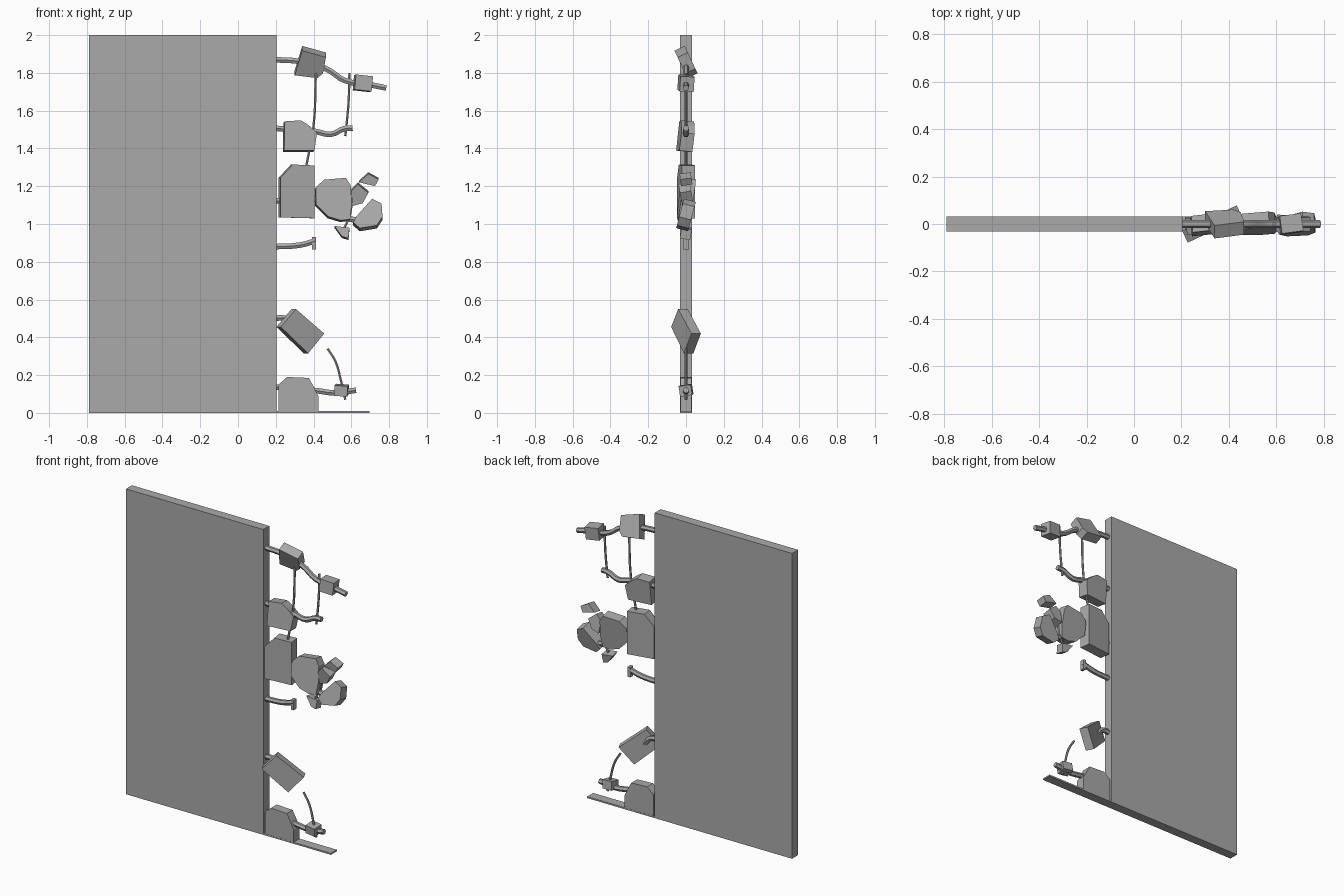
import bpy, bmesh
from math import radians, cos
from mathutils import Matrix, Vector

cube = bpy.data.objects.get("Cube")
if cube:
    bpy.data.objects.remove(cube, do_unlink=True)

concrete = bpy.data.materials.new("concrete grey")
concrete.use_nodes = True
GREY = (0.4, 0.4, 0.4, 1)
concrete.diffuse_color = GREY
concrete.node_tree.nodes["Principled BSDF"].inputs["Base Color"].default_value = GREY


def add_object(name, mesh):
    mesh.materials.clear()
    mesh.materials.append(concrete)
    obj = bpy.data.objects.new(name, mesh)
    bpy.context.collection.objects.link(obj)
    return obj


def chunk(name, outline, depth, lean=0, turn=0, y=0):
    """Extrude a front outline (x, z) through its depth, then lean and turn it."""
    xs = [p[0] for p in outline]
    zs = [p[1] for p in outline]
    centre = Vector(((min(xs) + max(xs)) / 2, y, (min(zs) + max(zs)) / 2))
    lean, turn = radians(lean), radians(turn)
    bm = bmesh.new()
    # widen the outline so that it keeps its size from the front once rotated
    ring = [bm.verts.new(((x - centre.x) / cos(turn), -depth / 2,
                          (z - centre.z) / cos(lean))) for x, z in outline]
    face = bm.faces.new(ring)
    grown = bmesh.ops.extrude_face_region(bm, geom=[face])["geom"]
    moved = [g for g in grown if isinstance(g, bmesh.types.BMVert)]
    bmesh.ops.translate(bm, verts=moved, vec=(0, depth, 0))
    bmesh.ops.recalc_face_normals(bm, faces=bm.faces[:])
    bm.transform(Matrix.Translation(centre) @ Matrix.Rotation(turn, 4, 'Z')
                 @ Matrix.Rotation(lean, 4, 'X'))
    mesh = bpy.data.meshes.new(name)
    bm.to_mesh(mesh)
    bm.free()
    return add_object(name, mesh)


def block(name, x0, x1, z0, z1, depth, **kw):
    return chunk(name, [(x0, z0), (x1, z0), (x1, z1), (x0, z1)], depth, **kw)


def bar(name, path, radius):
    """Round capped bar through (x, z) points."""
    curve = bpy.data.curves.new(name + " path", 'CURVE')
    curve.dimensions = '3D'
    curve.bevel_depth = radius
    curve.bevel_resolution = 1
    curve.use_fill_caps = True
    curve.resolution_u = 4
    spline = curve.splines.new('BEZIER')
    spline.bezier_points.add(len(path) - 1)
    for point, (x, z) in zip(spline.bezier_points, path):
        point.co = (x, 0, z)
        point.handle_left_type = point.handle_right_type = 'AUTO'
    helper = bpy.data.objects.new(name + " helper", curve)
    bpy.context.collection.objects.link(helper)
    graph = bpy.context.evaluated_depsgraph_get()
    mesh = bpy.data.meshes.new_from_object(helper.evaluated_get(graph))
    bpy.data.objects.remove(helper, do_unlink=True)
    mesh.name = name
    obj = add_object(name, mesh)
    bpy.ops.object.select_all(action='DESELECT')
    obj.select_set(True)
    bpy.context.view_layer.objects.active = obj
    bpy.ops.object.shade_smooth_by_angle(angle=radians(50))
    return obj


# Wall slab and the thin strip along the ground
block("wall_slab", -0.79, 0.205, 0, 2, 0.062)
block("ground_strip", 0.205, 0.695, 0, 0.01, 0.062)

# Thick bars sticking out of the broken edge
THICK = 0.017
bar("top_bar", [(0.19, 1.87), (0.33, 1.86), (0.47, 1.82), (0.565, 1.76),
                (0.71, 1.735), (0.785, 1.72)], THICK)
bar("upper_bar", [(0.19, 1.507), (0.41, 1.49), (0.49, 1.475),
                  (0.565, 1.505), (0.607, 1.507)], THICK)
bar("middle_bar", [(0.19, 1.12), (0.41, 1.13), (0.52, 1.04), (0.65, 1.02)], THICK)
bar("lower_bar", [(0.19, 0.88), (0.325, 0.888), (0.41, 0.91)], THICK)
bar("low_bar", [(0.19, 0.5), (0.25, 0.5), (0.3, 0.45)], THICK)
bar("bottom_bar", [(0.19, 0.138), (0.42, 0.117), (0.51, 0.106), (0.625, 0.12)], THICK)
block("lower_bar_end", 0.393, 0.413, 0.865, 0.93, 0.03)

# Thin cross wires
THIN = 0.007
bar("long_wire", [(0.412, 1.8), (0.4, 1.52), (0.36, 1.3)], THIN)
bar("short_wire", [(0.59, 1.8), (0.585, 1.64), (0.568, 1.465)], THIN)
bar("hanging_wire", [(0.6, 1.18), (0.595, 1.06), (0.55, 0.95)], THIN)
bar("curved_wire", [(0.475, 0.34), (0.517, 0.27), (0.544, 0.175), (0.568, 0.07)], THIN)

# Concrete chunks on the upper bars
chunk("top_chunk", [(0.34, 1.93), (0.465, 1.895), (0.45, 1.81), (0.42, 1.785),
                    (0.3, 1.8)], 0.06, lean=25)
chunk("top_small_chunk", [(0.62, 1.79), (0.71, 1.78), (0.702, 1.7),
                          (0.612, 1.71)], 0.075, lean=-3, turn=8)
chunk("upper_chunk", [(0.245, 1.54), (0.33, 1.545), (0.37, 1.52), (0.415, 1.48),
                      (0.4, 1.385), (0.24, 1.385)], 0.07, lean=-6, turn=6)

# Middle cluster of chunks
chunk("tall_chunk", [(0.22, 1.245), (0.285, 1.315), (0.4, 1.31), (0.4, 1.03),
                     (0.22, 1.035)], 0.07, turn=8)
chunk("round_chunk", [(0.41, 1.19), (0.455, 1.23), (0.57, 1.24), (0.595, 1.2),
                      (0.6, 1.1), (0.59, 1.02), (0.54, 1.015), (0.475, 1.035),
                      (0.41, 1.1)], 0.065, lean=-8, turn=4)
chunk("right_chunk", [(0.625, 1.03), (0.71, 1.125), (0.76, 1.1), (0.765, 1.03),
                      (0.735, 0.985), (0.645, 0.97), (0.61, 1)], 0.065, lean=-15)
chunk("notched_chunk", [(0.6, 1.18), (0.635, 1.215), (0.69, 1.17), (0.66, 1.115),
                        (0.605, 1.1)], 0.06, lean=10)
chunk("upper_shard", [(0.64, 1.225), (0.69, 1.27), (0.745, 1.24),
                      (0.725, 1.205)], 0.06, lean=8)
chunk("lower_shard", [(0.51, 0.985), (0.59, 0.975), (0.585, 0.92),
                      (0.55, 0.93)], 0.055, lean=-10)

# Tilted slab piece, base chunk and the small block on the bottom bar
chunk("tilted_chunk", [(0.295, 0.55), (0.445, 0.42), (0.36, 0.315),
                       (0.215, 0.455)], 0.055, turn=25)
chunk("base_chunk", [(0.215, 0.15), (0.26, 0.19), (0.375, 0.185), (0.4, 0.14),
                     (0.425, 0.09), (0.425, 0), (0.215, 0)], 0.06)
chunk("bottom_small_chunk", [(0.515, 0.15), (0.585, 0.145), (0.58, 0.09),
                             (0.51, 0.095)], 0.065, lean=8, turn=-6)
